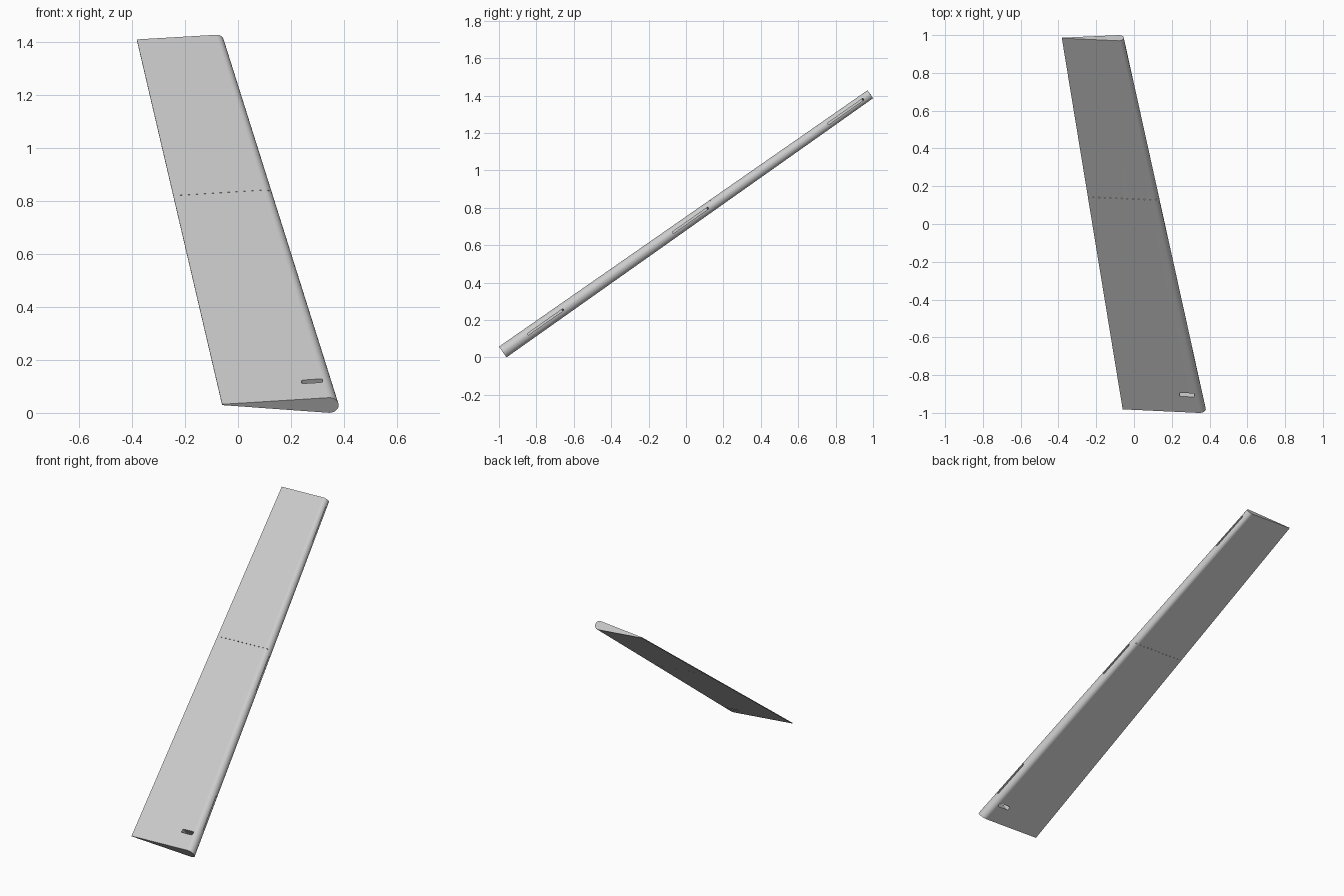
import bpy, bmesh, math
from mathutils import Vector, Matrix

old = bpy.data.objects.get("Cube")
if old:
    bpy.data.objects.remove(old, do_unlink=True)

grey = bpy.data.materials.new("light grey")
grey.use_nodes = True
colour = (0.6, 0.6, 0.6, 1)
grey.diffuse_color = colour
grey.node_tree.nodes["Principled BSDF"].inputs["Base Color"].default_value = colour

# Wing frame: chord along x, span rising to the back, thickness up and forward
ROOT, TIP = Vector((0.345, -0.98, 0.029)), Vector((-0.08, 0.985, 1.407))
ROOT_RADIUS, TIP_RADIUS = 0.035, 0.026
ROOT_TAIL, TIP_TAIL = -0.06, -0.382
CHORD = Vector((1, 0, 0))
SPAN = Vector((0, TIP.y - ROOT.y, TIP.z - ROOT.z)).normalized()
UP = CHORD.cross(SPAN)


def section(centre, radius, tail_x):
    """Teardrop section: thin tail, straight flanks, round nose."""
    tail = Vector((tail_x, centre.y, centre.z + 0.002))
    lean = math.asin(radius / (centre.x - tail_x))
    start, steps = math.pi / 2 + lean, 24
    arc = [start - 2 * start * i / steps for i in range(steps + 1)]
    nose = [centre + radius * (math.cos(a) * CHORD + math.sin(a) * UP) for a in arc]
    return [tail + 0.002 * UP] + nose + [tail - 0.002 * UP]


def new_object(name, bm):
    bmesh.ops.recalc_face_normals(bm, faces=bm.faces)
    mesh = bpy.data.meshes.new(name)
    bm.to_mesh(mesh)
    bm.free()
    mesh.materials.append(grey)
    obj = bpy.data.objects.new(name, mesh)
    bpy.context.collection.objects.link(obj)
    return obj


# Tapered wing panel lofted from root to tip
bm = bmesh.new()
root = [bm.verts.new(p) for p in section(ROOT, ROOT_RADIUS, ROOT_TAIL)]
tip = [bm.verts.new(p) for p in section(TIP, TIP_RADIUS, TIP_TAIL)]
for i in range(len(root)):
    j = (i + 1) % len(root)
    bm.faces.new((root[i], root[j], tip[j], tip[i]))
bm.faces.new(root)
bm.faces.new(tip)
wing = new_object("wing_panel", bm)

cut = bmesh.new()


def cutter_box(centre, axes, size, rounding=0):
    """Box along three given axes, with optional rounded upright edges."""
    turn = Matrix(axes).transposed().to_4x4()
    verts = bmesh.ops.create_cube(cut, size=1, matrix=Matrix.Diagonal((*size, 1)))["verts"]
    if rounding:
        edges = {e for v in verts for e in v.link_edges
                 if abs((e.verts[0].co - e.verts[1].co).z) > 0.01}
        faces = {f for v in verts for f in v.link_faces}
        made = bmesh.ops.bevel(cut, geom=list(edges), offset=rounding, segments=4,
                               profile=0.5, affect="EDGES")
        verts = {v for f in list(faces) + made["faces"] if f.is_valid for v in f.verts}
    bmesh.ops.transform(cut, matrix=Matrix.Translation(centre) @ turn, verts=list(verts))


def axis_point(y):
    return ROOT.lerp(TIP, (y - ROOT.y) / (TIP.y - ROOT.y))


# Rounded slot through the panel near the root
slot = axis_point(-0.887)
slot.x = 0.28
cutter_box(slot, (CHORD, SPAN, UP), (0.08, 0.023, 0.2), 0.007)

# Three long hinge slots in the nose
along = (TIP - ROOT).normalized()
outward = along.cross(UP).normalized()
for y in (-0.755, 0.02, 0.85):
    cutter_box(axis_point(y) + 0.03 * outward, (outward, along, UP), (0.1, 0.236, 0.01))

# Row of fine perforations across the middle
for i in range(12):
    hole = axis_point(0.145)
    hole.x = -0.215 + 0.03 * i
    cutter_box(hole, (CHORD, SPAN, UP), (0.008, 0.004, 0.2))

cutter = new_object("slot_cutter", cut)
cutter.hide_render = True
boolean = wing.modifiers.new("slots", "BOOLEAN")
boolean.operation, boolean.solver, boolean.object = "DIFFERENCE", "EXACT", cutter

bpy.ops.object.select_all(action="DESELECT")
wing.select_set(True)
bpy.context.view_layer.objects.active = wing
bpy.ops.object.modifier_apply(modifier=boolean.name)
bpy.data.objects.remove(cutter, do_unlink=True)

# Smooth nose, crisp ends and flat flanks
bpy.ops.object.shade_smooth_by_angle(angle=math.radians(25))
weighted = wing.modifiers.new("weighted_normals", "WEIGHTED_NORMAL")
weighted.keep_sharp = True
